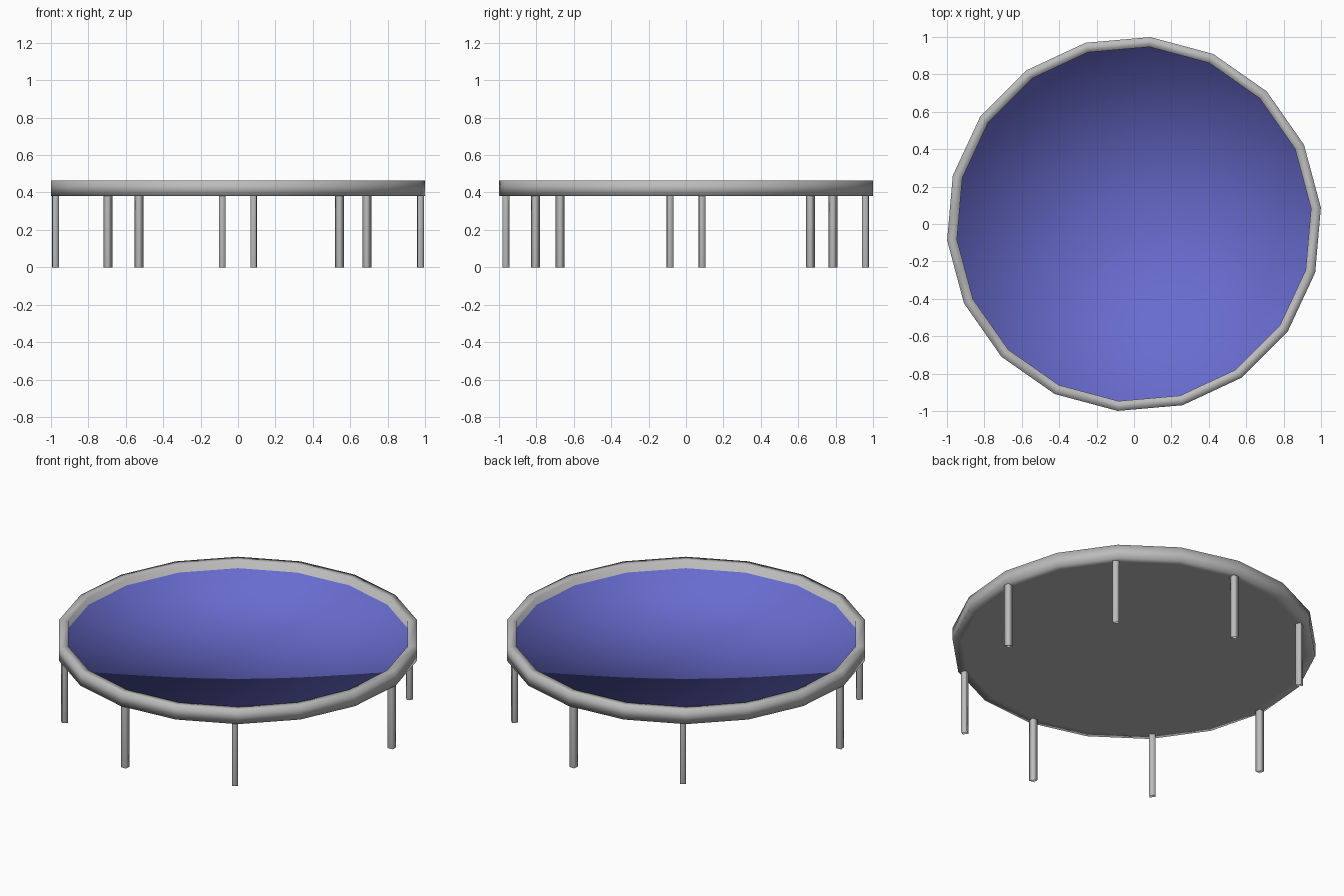
import bpy, bmesh, math

if "Cube" in bpy.data.objects:
    bpy.data.objects.remove(bpy.data.objects["Cube"])

SIDES, TURN = 18, math.radians(5)
BOTTOM, MAT, TOP = 0.382, 0.42, 0.465

blue = bpy.data.materials.new("mat_blue")
blue.diffuse_color = (0.14, 0.15, 0.62, 1)
blue.use_nodes = True
blue.node_tree.nodes["Principled BSDF"].inputs["Base Color"].default_value = blue.diffuse_color
grey = bpy.data.materials.new("frame_grey")
grey.diffuse_color = (0.5, 0.5, 0.5, 1)
grey.use_nodes = True
grey.node_tree.nodes["Principled BSDF"].inputs["Base Color"].default_value = grey.diffuse_color


def add_object(name, bm, materials=()):
    mesh = bpy.data.meshes.new(name)
    bmesh.ops.recalc_face_normals(bm, faces=bm.faces)
    bm.to_mesh(mesh)
    bm.free()
    for m in materials:
        mesh.materials.append(m)
    obj = bpy.data.objects.new(name, mesh)
    bpy.context.collection.objects.link(obj)
    return obj


def ring(bm, r, z):
    return [bm.verts.new((r * math.cos(TURN + i * math.tau / SIDES),
                          r * math.sin(TURN + i * math.tau / SIDES), z))
            for i in range(SIDES)]


def fan(bm, loop, z, index):
    centre = bm.verts.new((0, 0, z))
    for i in range(SIDES):
        f = bm.faces.new((loop[i], loop[(i + 1) % SIDES], centre))
        f.smooth, f.material_index = True, index


# Rim with the blue mat sunk inside it, blended smoothly into the inner wall
bm = bmesh.new()
profile = [(0.95, MAT), (0.95, TOP), (1.003, TOP), (1.003, BOTTOM), (0.95, BOTTOM)]
loops = [ring(bm, r, z) for r, z in profile]
for a, b in zip(loops, loops[1:]):
    for i in range(SIDES):
        j = (i + 1) % SIDES
        bm.faces.new((a[i], a[j], b[j], b[i])).smooth = True
fan(bm, loops[0], MAT, 1)
fan(bm, loops[-1], BOTTOM, 0)
add_object("rim_and_mat", bm, (grey, blue))

# Eight square legs under corners of the rim
legs = [(5, 0.979), (45, 0.957), (85, 0.963), (125, 0.947),
        (185, 0.98), (225, 0.968), (265, 0.967), (305, 0.971)]
for n, (deg, r) in enumerate(legs, 1):
    bm = bmesh.new()
    bmesh.ops.create_cube(bm, size=1)
    for f in bm.faces:
        f.smooth = True
    leg = add_object(f"leg_{n}", bm, (grey,))
    a = math.radians(deg if deg % 90 in (5, 85) else deg - 1)
    leg.location = (r * math.cos(a), r * math.sin(a), BOTTOM / 2)
    leg.scale = (0.034, 0.034, BOTTOM)
    leg.rotation_euler.z = math.radians(deg)
